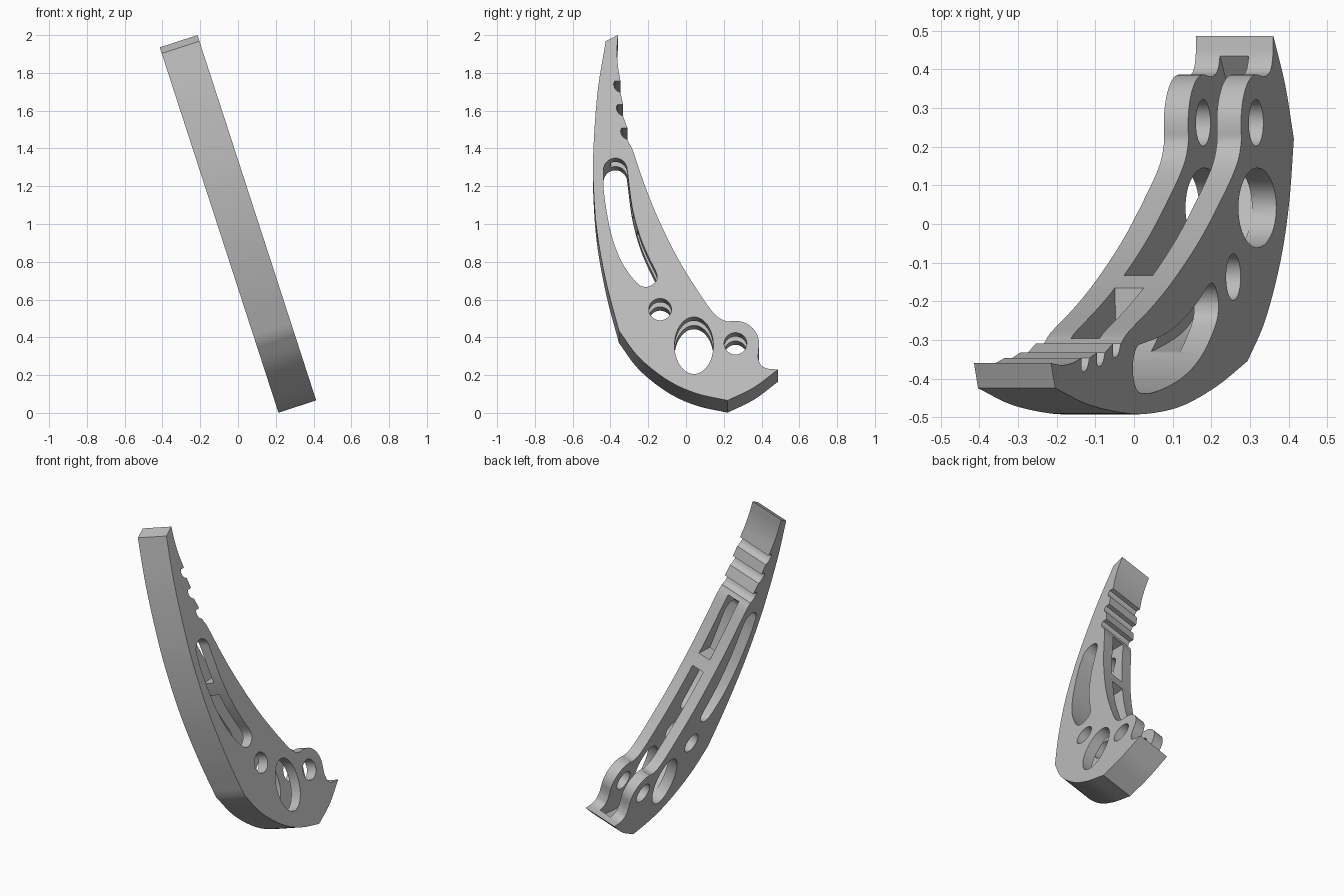
import bpy, bmesh, math
from mathutils import Vector

if "Cube" in bpy.data.objects:
    bpy.data.objects.remove(bpy.data.objects["Cube"], do_unlink=True)

TILT = math.radians(18)
HALF = 0.105          # half thickness of the plate
POCKET = 0.039        # half width of the central pockets

grey = bpy.data.materials.new("plain grey")
grey.use_nodes = True
grey.diffuse_color = (0.5, 0.5, 0.5, 1)
grey.node_tree.nodes["Principled BSDF"].inputs["Base Color"].default_value = (0.5, 0.5, 0.5, 1)


def smooth(points, steps=6):
    """Catmull-Rom curve through the points, ends included."""
    p = [Vector(q) for q in points]
    p = [2 * p[0] - p[1]] + p + [2 * p[-1] - p[-2]]
    out = []
    for a, b, c, d in zip(p, p[1:], p[2:], p[3:]):
        for i in range(steps):
            t = i / steps
            out.append(0.5 * (2 * b + (c - a) * t + (2 * a - 5 * b + 4 * c - d) * t * t
                              + (3 * b - a - 3 * c + d) * t ** 3))
    return out + [p[-2]]


def join(*runs):
    """Chain runs of points, dropping doubled corners."""
    out = []
    for run in runs:
        for q in run:
            q = Vector(q)
            if not out or (q - out[-1]).length > 1e-4:
                out.append(q)
    if (out[0] - out[-1]).length < 1e-4:
        out.pop()
    return out


def ellipse(y, z, ry, rz, start=0, end=360, n=48):
    full = end - start == 360
    angles = [math.radians(start + (end - start) * i / n) for i in range(n if full else n + 1)]
    return [Vector((y + ry * math.cos(a), z + rz * math.sin(a))) for a in angles]


def prism(name, outline, half):
    """Extrude a side profile across the tilted plate."""
    bm = bmesh.new()
    rings = []
    for x in (-half, half):
        rings.append([bm.verts.new((x, y, (z - 1 - HALF * math.sin(TILT)) / math.cos(TILT)))
                      for y, z in outline])
    bm.faces.new(rings[0])
    bm.faces.new(rings[1])
    n = len(outline)
    for i in range(n):
        j = (i + 1) % n
        bm.faces.new((rings[0][i], rings[0][j], rings[1][j], rings[1][i]))
    bmesh.ops.recalc_face_normals(bm, faces=bm.faces)
    mesh = bpy.data.meshes.new(name)
    bm.to_mesh(mesh)
    bm.free()
    ob = bpy.data.objects.new(name, mesh)
    bpy.context.scene.collection.objects.link(ob)
    return ob


# Outer profile: front spine, rounded heel, tip, lug, inner curve
spine = smooth([(-0.425, 1.968), (-0.468, 1.7), (-0.49, 1.4), (-0.49, 1.2),
                (-0.47, 0.95), (-0.42, 0.68), (-0.355, 0.435)])
heel = smooth([(-0.355, 0.435), (-0.25, 0.295), (-0.1, 0.175), (0.05, 0.105), (0.22, 0.066)])
tip = smooth([(0.22, 0.066), (0.36, 0.135), (0.487, 0.23)], 4)
tip_hollow = smooth([(0.487, 0.23), (0.43, 0.235), (0.395, 0.255), (0.381, 0.295)])
lug = ellipse(0.262, 0.365, 0.125, 0.122, -10, 95, 16)
inner = smooth([(0.251, 0.487), (0.205, 0.488), (0.145, 0.53), (0.05, 0.665), (-0.05, 0.83),
                (-0.15, 1.035), (-0.22, 1.21), (-0.28, 1.385), (-0.308, 1.44)])

# Three hooked notches stepping up the back
notches = []
for y, z in ((-0.31, 1.508), (-0.333, 1.633), (-0.347, 1.757)):
    notches += smooth([(y, z - 0.062), (y - 0.025, z - 0.045),
                       (y - 0.036, z - 0.018), (y - 0.03, z)], 4) + [Vector((y, z))]
crown = smooth([(-0.347, 1.757), (-0.361, 1.84), (-0.365, 1.92), (-0.36, 2.0)])

lever = prism("lever", join(spine, heel, tip, tip_hollow, lug, inner, notches, crown), HALF)
lever.data.materials.append(grey)

# Through openings
curved_slot = join(
    smooth([(-0.437, 1.285), (-0.437, 1.2), (-0.424, 1.09), (-0.394, 0.94),
            (-0.341, 0.8), (-0.262, 0.69), (-0.21, 0.667), (-0.165, 0.69),
            (-0.155, 0.735), (-0.2, 0.83), (-0.245, 0.94), (-0.285, 1.09), (-0.311, 1.285)]),
    ellipse(-0.374, 1.285, 0.063, 0.064, 0, 180, 20))
cutters = [
    prism("slot_cutter", curved_slot, 0.3),
    prism("small_hole_cutter", ellipse(-0.137, 0.548, 0.06, 0.058), 0.3),
    prism("large_hole_cutter", ellipse(0.042, 0.357, 0.103, 0.151), 0.3),
    prism("lug_hole_cutter", ellipse(0.262, 0.367, 0.06, 0.058), 0.3),
]

# Two pockets open to the back, separated by a web
lower_floor = smooth([(-0.345, 0.98), (-0.33, 0.78), (-0.27, 0.5), (-0.17, 0.36),
                      (0.0, 0.22), (0.2, 0.165), (0.36, 0.175)])
upper_floor = smooth([(-0.385, 1.42), (-0.4, 1.33), (-0.39, 1.2), (-0.36, 1.06)])
cutters += [
    prism("lower_pocket_cutter",
          join(lower_floor, [(0.437, 0.235), (0.437, 0.7), (0.1, 1.02), (-0.13, 1.0)]), POCKET),
    prism("upper_pocket_cutter",
          join(upper_floor, [(-0.165, 1.07), (-0.05, 1.1), (-0.15, 1.42)]), POCKET),
]

for cutter in cutters:
    cutter.hide_render = True
    mod = lever.modifiers.new(cutter.name, "BOOLEAN")
    mod.operation = "DIFFERENCE"
    mod.solver = "EXACT"
    mod.object = cutter

# Bake the cuts and drop the helpers
graph = bpy.context.evaluated_depsgraph_get()
baked = bpy.data.meshes.new_from_object(lever.evaluated_get(graph))
lever.modifiers.clear()
lever.data = baked
for cutter in cutters:
    bpy.data.objects.remove(cutter, do_unlink=True)

# Lean the lever sideways
lever.rotation_euler = (0, -TILT, 0)
lever.location = (0, 0, 1)

bpy.ops.object.select_all(action="DESELECT")
lever.select_set(True)
bpy.context.view_layer.objects.active = lever
bpy.ops.object.shade_smooth_by_angle(angle=math.radians(25))
